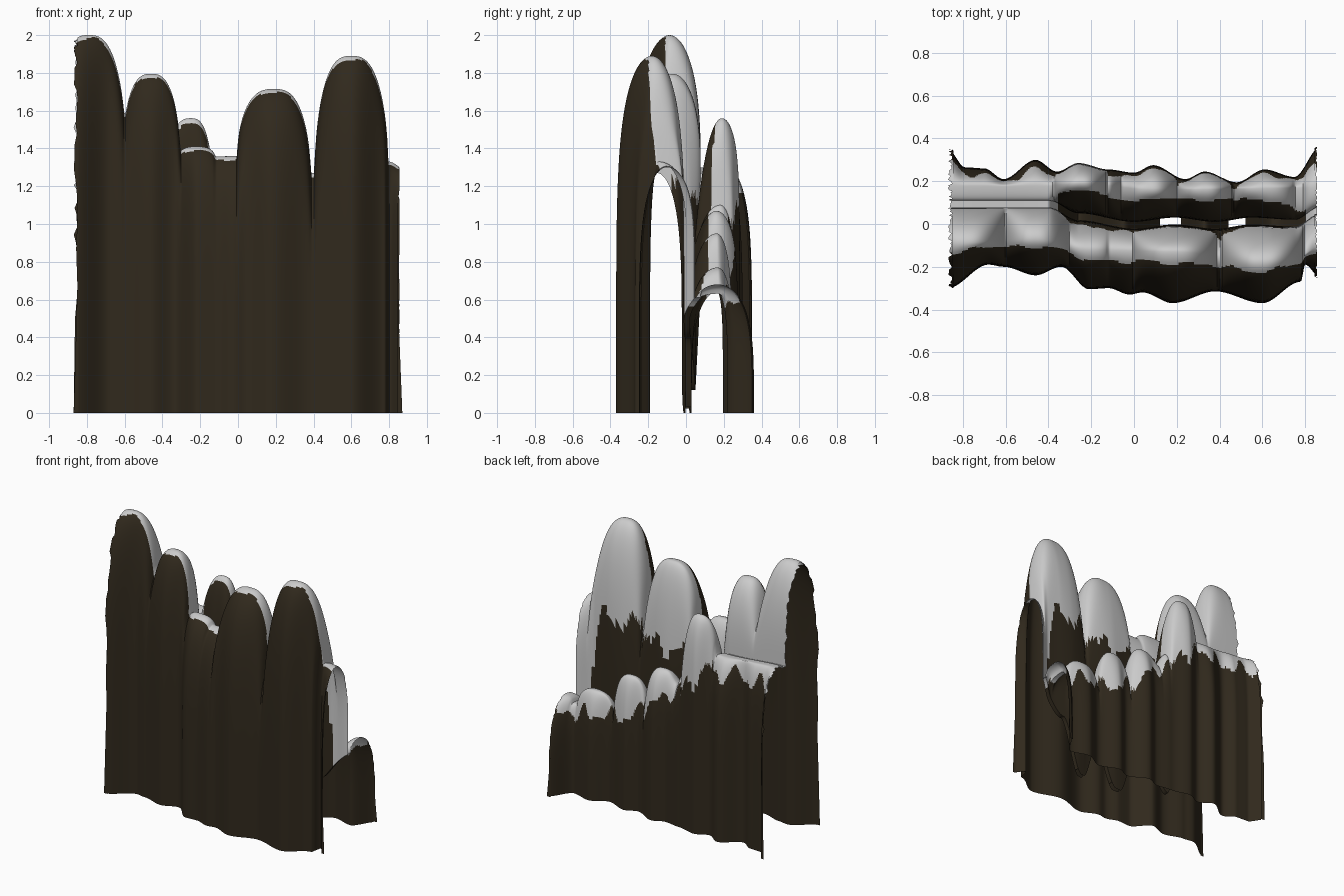
import bpy, bmesh, random
from math import sin, cos, pi

if "Cube" in bpy.data.objects:
    bpy.data.objects.remove(bpy.data.objects["Cube"])

random.seed(4)


def interp(pts, x):
    if x <= pts[0][0]:
        return pts[0][1]
    for (x0, v0), (x1, v1) in zip(pts, pts[1:]):
        if x <= x1:
            t = (x - x0) / (x1 - x0)
            return v0 + (v1 - v0) * t * t * (3 - 2 * t)
    return pts[-1][1]


def columns(cols, floor, x):
    # tallest rounded column cap at this x
    h = floor
    for cx, w, top in cols:
        u = abs(x - cx) / w
        if u < 1:
            h = max(h, floor + (top - floor) * (1 - u ** 2.8) ** 0.55)
    return h


# Footprint outlines (x, y)
FRONT = [(-.87, -.3), (-.68, -.19), (-.61, -.2), (-.46, -.24), (-.34, -.2), (-.21, -.305), (-.12, -.3),
         (-.02, -.33), (.04, -.32), (.18, -.37), (.38, -.315), (.6, -.37), (.78, -.27), (.8, -.19), (.87, -.25)]
BACK = [(-.87, .35), (-.79, .265), (-.7, .26), (-.61, .21), (-.46, .3), (-.36, .245), (-.26, .285), (-.12, .255),
        (0, .24), (.09, .275), (.24, .21), (.33, .245), (.48, .195), (.61, .255), (.75, .22), (.87, .36)]

# Ridge lines and the gully between them
RIDGE_A = [(-.87, -.09), (-.46, -.07), (-.2, -.12), (.2, -.13), (.6, -.18), (.76, -.16), (.87, -.1)]
TOP_A = [(-.79, .2, 2.0), (-.46, .155, 1.795), (-.22, .1, 1.41), (.19, .195, 1.715), (.6, .195, 1.89)]
FLOOR_A = [(-.3, 1.35), (0, 1.36), (.385, 1.27), (.8, 1.33), (.87, 1.3)]
RIDGE_B = [(-.4, .18), (-.25, .19), (.1, .16), (.87, .17)]
TOP_B = [(-.25, .125, 1.56), (.07, .13, 1.07), (.33, .13, .95), (.61, .14, .77), (.87, .08, .68)]
FLOOR_B = [(-.87, 1.33), (-.4, 1.3), (-.12, 1.1), (0, .85), (.2, .74), (.47, .64), (.87, .63)]
GULLY_Y = [(-.4, .09), (-.26, .03), (0, -.01), (.19, .01), (.38, -.01), (.55, .01), (.75, .0), (.87, .06)]
GULLY_Z = [(-.87, 1.3), (-.4, 1.27), (-.26, .12), (-.05, .5), (.15, .0), (.19, .0),
           (.33, .3), (.465, .0), (.495, .0), (.65, .4), (.87, .61)]

# Lower limits of the snow
SNOW_A = [(-.4, 1.1), (-.1, 1.15), (.2, 1.12), (.4, 1.2), (.7, 1.22), (.8, .5)]
SNOW_B = [(-.87, 1.2), (-.4, 1.2), (-.25, 1.12), (-.12, 1.0), (.07, .85), (.33, .66), (.87, .58)]


def arc(y0, z0, y1, z1, n, p):
    # rise from a steep wall at (y0, z0) to a rounded top at (y1, z1)
    out = []
    for i in range(n + 1):
        a = pi / 2 * i / n
        out.append((y1 + (y0 - y1) * cos(a), z0 + (z1 - z0) * sin(a) ** (2 / p)))
    return out


def profile(x):
    ha = columns(TOP_A, interp(FLOOR_A, x), x)
    hb = columns(TOP_B, interp(FLOOR_B, x), x)
    ya, yb = interp(RIDGE_A, x), interp(RIDGE_B, x)
    yv, zv = interp(GULLY_Y, x), interp(GULLY_Z, x)
    pb = interp([(-.4, 6), (-.25, 9), (0, 7), (.3, 5), (.87, 4)], x)
    pa = interp([(-.4, 2.6), (-.2, 4.5)], x)
    pts = []
    for s, a in enumerate((arc(interp(FRONT, x), 0, ya, ha, 30, 5.5),
                           arc(yv - .012, zv, ya, ha, 28, pa)[::-1],
                           arc(yv + .02, zv, yb, hb, 20, 3),
                           arc(interp(BACK, x), 0, yb, hb, 30, pb)[::-1])):
        skip = 1 if s in (1, 3) else 0          # shared ridge point
        pts += [(s, y, z) for y, z in a[skip:]]
    return pts, ha, hb


NX = 260
ragged = [[random.uniform(-.022, .0) for _ in range(130)] for _ in range(2)]
grid, kind = [], []
for i in range(NX + 1):
    x = -.87 + 1.74 * i / NX
    pts, ha, hb = profile(x)
    row = []
    for j, (s, y, z) in enumerate(pts):
        xx = x
        if i in (0, NX) and z > .02:            # torn side edges
            xx += ragged[i == NX][j] * (1 if i == NX else -1)
            xx = max(-.87, min(.855, xx))
        elif i in (1, 2, NX - 1, NX - 2):
            xx *= .985
        row.append((xx, y, z))
    grid.append(row)
    jag = .05 * sin(x * 31) + .03 * sin(x * 57 + 1)
    kind.append((x, ha, hb, jag, [p[0] for p in pts]))


def is_snow(i, j):
    x, ha, hb, jag, secs = kind[i]
    s = secs[j + 1]
    z = (grid[i][j][2] + grid[i][j + 1][2]) / 2
    if s == 0:
        return z > ha - .018 + jag * .1
    if s == 1:
        return z > interp(SNOW_A, x) + jag
    if s == 2:
        return x < -.36 or x > .8 or z > hb - .03
    return z > interp(SNOW_B, x) + jag


def build(name, color, want_snow):
    bm = bmesh.new()
    vs = {}

    def v(i, j):
        if (i, j) not in vs:
            vs[i, j] = bm.verts.new(grid[i][j])
        return vs[i, j]

    for i in range(NX):
        for j in range(len(grid[0]) - 1):
            if is_snow(i, j) != want_snow:
                continue
            # open holes where the gully reaches the ground
            if kind[i][4][j] == 1 and kind[i][4][j + 1] == 2 and grid[i][j][2] < .03:
                continue
            quad = [(i, j), (i + 1, j), (i + 1, j + 1), (i, j + 1)]
            bm.faces.new([v(*q) for q in quad])
    me = bpy.data.meshes.new(name)
    bm.to_mesh(me)
    bm.free()
    ob = bpy.data.objects.new(name, me)
    bpy.context.collection.objects.link(ob)
    if color:
        mat = bpy.data.materials.new(name + "_material")
        mat.diffuse_color = color
        mat.use_nodes = True
        mat.node_tree.nodes["Principled BSDF"].inputs["Base Color"].default_value = mat.diffuse_color
        me.materials.append(mat)
    bpy.ops.object.select_all(action='DESELECT')
    ob.select_set(True)
    bpy.context.view_layer.objects.active = ob
    bpy.ops.object.shade_smooth_by_angle(angle=.9)


build("rock_wall", (.03, .022, .012, 1), False)
build("snow_cover", None, True)
